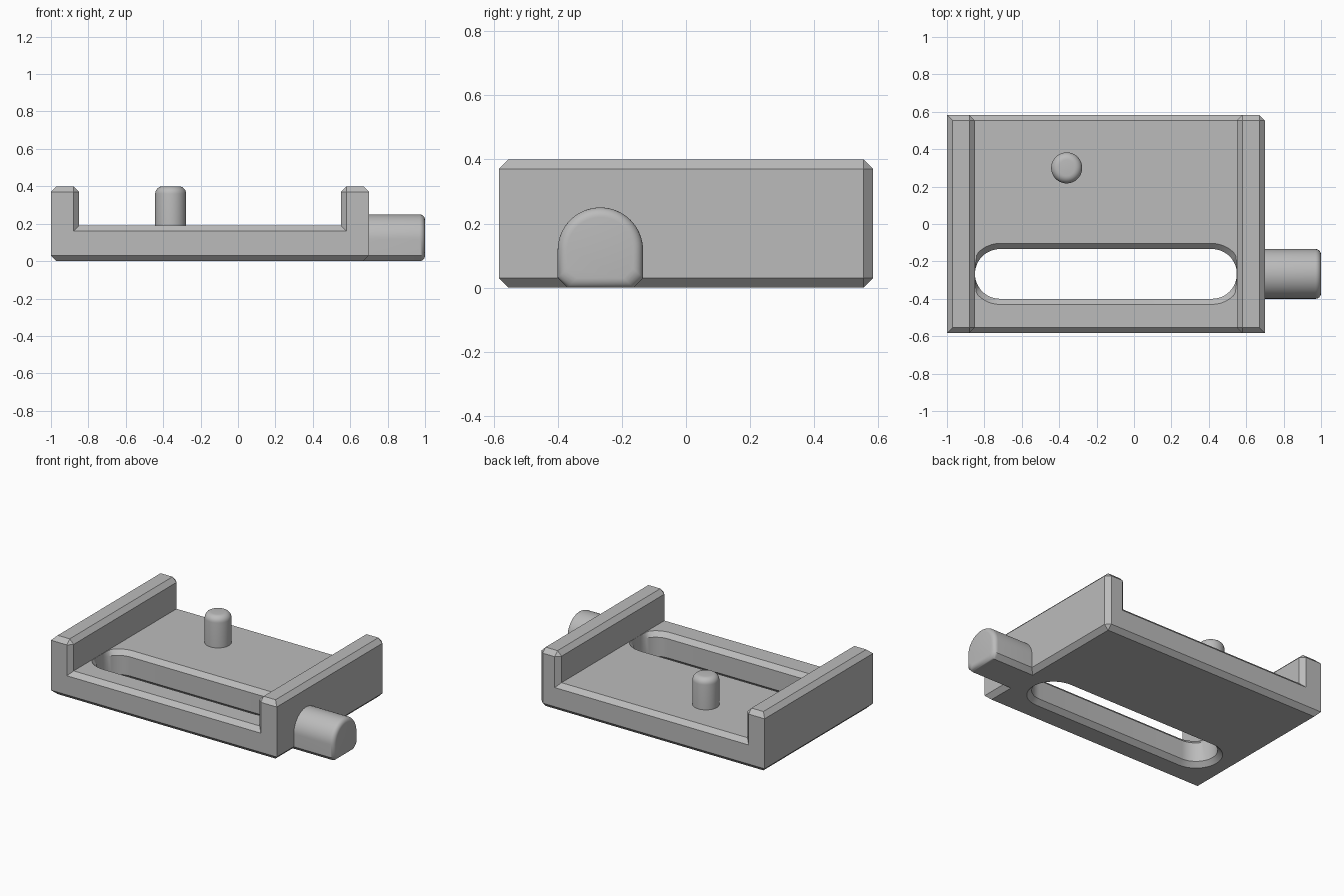
import bpy, bmesh, math

cube = bpy.data.objects.get("Cube")
if cube:
    bpy.data.objects.remove(cube, do_unlink=True)

GREY = bpy.data.materials.new("light grey")
GREY.use_nodes = True
colour = (0.5, 0.5, 0.5, 1)
GREY.diffuse_color = colour
GREY.node_tree.nodes["Principled BSDF"].inputs["Base Color"].default_value = colour

C = 0.03                    # chamfer size
LEFT, RIGHT = -1.0, 0.7     # outer faces of the side walls
WALL, FLOOR, TOP = 0.15, 0.19, 0.4
HALF = 0.583
SLOT_Y = -0.267
SLOT_R = 0.133


def make(name, bm):
    bmesh.ops.recalc_face_normals(bm, faces=bm.faces)
    mesh = bpy.data.meshes.new(name)
    bm.to_mesh(mesh)
    bm.free()
    mesh.materials.append(GREY)
    obj = bpy.data.objects.new(name, mesh)
    bpy.context.collection.objects.link(obj)
    return obj


def smooth(obj):
    bpy.ops.object.select_all(action='DESELECT')
    obj.select_set(True)
    bpy.context.view_layer.objects.active = obj
    bpy.ops.object.shade_smooth_by_angle(angle=math.radians(35))


def loft(rings):
    """Closed solid through equally sized rings of points."""
    bm = bmesh.new()
    loops = [[bm.verts.new(p) for p in ring] for ring in rings]
    n = len(loops[0])
    for a, b in zip(loops, loops[1:]):
        for i in range(n):
            j = (i + 1) % n
            bm.faces.new((a[i], a[j], b[j], b[i]))
    bm.faces.new(loops[0][::-1])
    bm.faces.new(loops[-1])
    return bm


# Base plate with two side walls: extruded U profile, chamfered edges
profile = [(LEFT, 0), (RIGHT, 0), (RIGHT, TOP), (RIGHT - WALL, TOP),
           (RIGHT - WALL, FLOOR), (LEFT + WALL, FLOOR), (LEFT + WALL, TOP), (LEFT, TOP)]
bm = loft([[(x, y, z) for x, z in profile] for y in (-HALF, HALF)])
bmesh.ops.recalc_face_normals(bm, faces=bm.faces)


def chamfered(edge):
    a, b = edge.verts
    upright = abs(a.co.z - b.co.z) > 0.01
    mid = (a.co + b.co) / 2
    if upright and abs(mid.x - LEFT) < 0.01:
        return False
    if upright and abs(mid.x - RIGHT) < 0.01 and mid.y < 0:
        return False
    return edge.is_convex


bmesh.ops.bevel(bm, geom=[e for e in bm.edges if chamfered(e)], offset=C,
                offset_type='OFFSET', segments=1, profile=0.5, affect='EDGES')
base = make("base_with_walls", bm)

# Slot cutter, flared at both ends and kept clear of the walls
rings = []
for z, grow in ((-0.01, C + 0.01), (C, 0), (FLOOR - C, 0), (FLOOR + 0.01, C + 0.01)):
    ring = []
    for cx, start in ((RIGHT - WALL - SLOT_R, -90), (LEFT + WALL + SLOT_R, 90)):
        for i in range(25):
            a = math.radians(start + 180 * i / 24)
            x = cx + (SLOT_R + grow) * math.cos(a)
            if z > C:
                x = min(max(x, LEFT + WALL + 0.001), RIGHT - WALL - 0.001)
            ring.append((x, SLOT_Y + (SLOT_R + grow) * math.sin(a), z))
    rings.append(ring)
cutter = make("slot_cutter", loft(rings))
cutter.hide_render = True
cutter.hide_set(True)
cut = base.modifiers.new("slot", 'BOOLEAN')
cut.object = cutter
cut.operation = 'DIFFERENCE'
cut.solver = 'EXACT'
bpy.context.view_layer.objects.active = base
base.select_set(True)
bpy.ops.object.modifier_apply(modifier=cut.name)
bpy.data.objects.remove(cutter, do_unlink=True)
smooth(base)


# Arched side knob: chamfered underneath, rounded outer end
def arch(x, inset):
    r = SLOT_R - inset
    low = inset
    pts = [(x, SLOT_Y - r + C, low), (x, SLOT_Y + r - C, low)]
    for i in range(33):
        a = math.pi * i / 32
        if i == 0:
            pts.append((x, SLOT_Y + r, low + C))
        pts.append((x, SLOT_Y + r * math.cos(a), 0.117 + r * math.sin(a)))
    pts.append((x, SLOT_Y - r, low + C))
    return pts


steps = [math.pi / 2 * i / 6 for i in range(7)]
rings = [arch(RIGHT - C, 0)]
rings += [arch(1 - C + C * math.sin(a), C * (1 - math.cos(a))) for a in steps]
smooth(make("side_knob", loft(rings)))

# Upright pin with rounded top
PIN_R, ROUND = 0.083, 0.04


def circle(r, z):
    return [(-0.36 + r * math.cos(math.tau * i / 40), 0.3 + r * math.sin(math.tau * i / 40), z)
            for i in range(40)]


rings = [circle(PIN_R, FLOOR - 0.02)]
rings += [circle(PIN_R - ROUND * (1 - math.cos(a)), TOP - ROUND + ROUND * math.sin(a)) for a in steps]
smooth(make("pin", loft(rings)))
